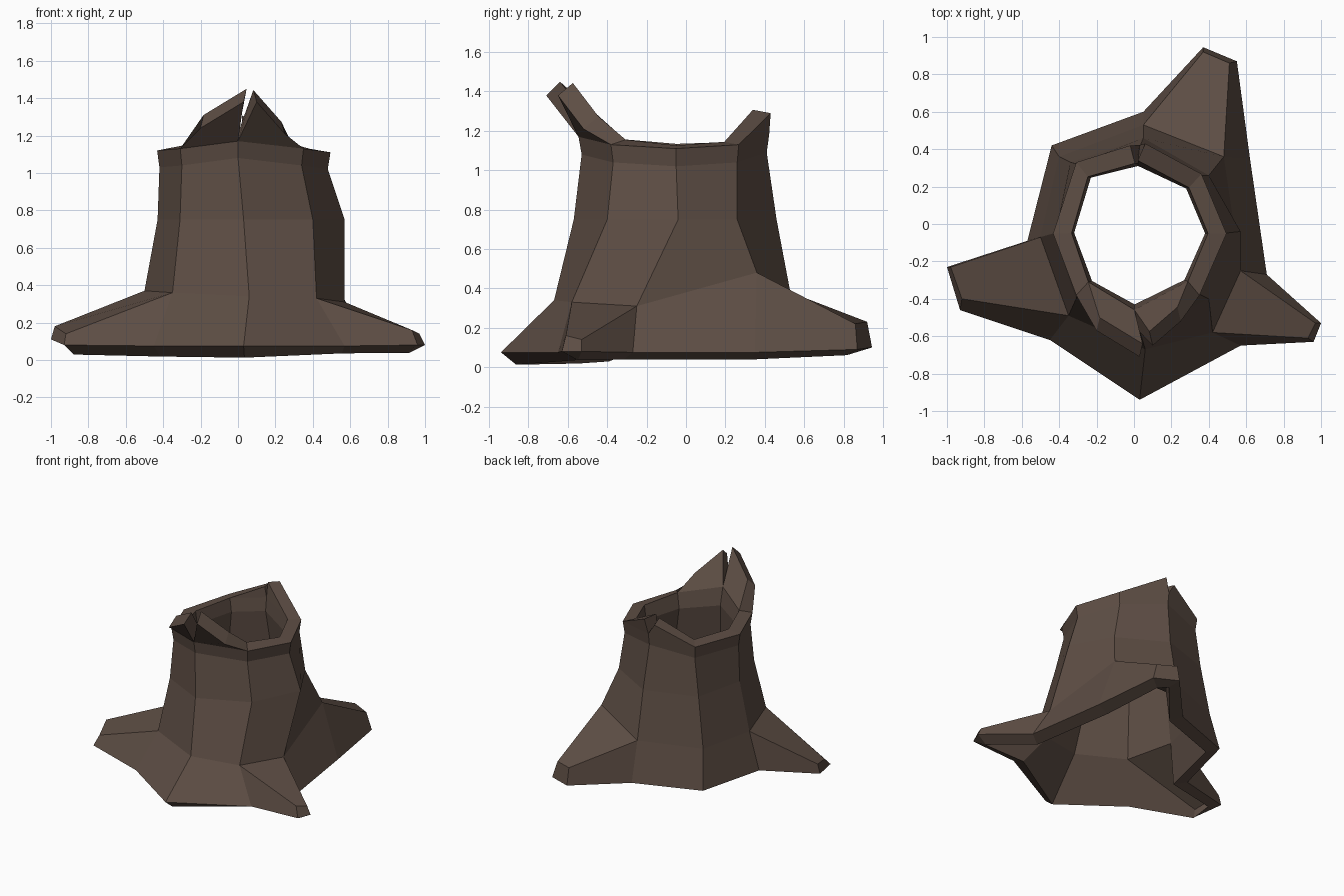
import bpy, bmesh

if "Cube" in bpy.data.objects:
    bpy.data.objects.remove(bpy.data.objects["Cube"])

# Octagonal cross-sections, counter-clockwise from the front
base = [(.03, -.94), (.57, -.65), (.71, -.27), (.62, .35), (.05, .60), (-.44, .42), (-.57, -.09), (-.45, -.62)]
flare = [(.06, -.67), (.42, -.58), (.57, -.25), (.48, .36), (.05, .53), (-.40, .36), (-.50, -.07), (-.35, -.49)]
flare_z = [.34, .33, .31, .48, .38, .37, .37, .36]
waist = [(.03, -.57), (.40, -.40), (.57, -.04), (.40, .26), (.05, .46), (-.34, .33), (-.43, -.05), (-.31, -.40)]
neck = [(0, -.53), (.34, -.37), (.48, -.05), (.35, .26), (.03, .41), (-.30, .32), (-.42, -.05), (-.30, -.37)]
rim_z = [1.17, 1.13, 1.11, 1.13, 1.18, 1.13, 1.12, 1.13]

# Roots: (column, upper tip corners, lower tip corners)
roots = [
    (1, [(.93, -.61, .16), (.97, -.53, .14)], [(.96, -.63, .08), (1.0, -.53, .08)]),
    (3, [(.51, .86, .22), (.37, .92, .23)], [(.55, .87, .09), (.37, .945, .10)]),
    (6, [(-.98, -.23, .18), (-.92, -.40, .14)], [(-1.0, -.23, .11), (-.93, -.46, .08)]),
]
# Splinters: (column, top points running counter-clockwise)
splinters = [
    (7, [(-.20, -.57, 1.24), (.03, -.71, 1.38)]),
    (0, [(.10, -.65, 1.38), (.25, -.52, 1.21)]),
    (3, [(.06, .43, 1.29)]),
    (4, [(-.02, .42, 1.26)]),
]

# Bark shell
bm = bmesh.new()


def ring(points, heights):
    return [bm.verts.new((x, y, z)) for (x, y), z in zip(points, heights)]


rings = [
    ring(base, [.075] * 8),
    ring(flare, flare_z),
    ring(waist, [.75] * 8),
    ring(neck, [z - .09 for z in rim_z]),
    ring([(x * 1.03, y * 1.03) for x, y in neck], rim_z),
]
root_columns = [r[0] for r in roots]
for level, (low, high) in enumerate(zip(rings, rings[1:])):
    for i in range(8):
        if level == 0 and i in root_columns:
            continue
        j = (i + 1) % 8
        bm.faces.new((low[i], low[j], high[j], high[i]))

# Spreading roots
for i, top, bottom in roots:
    a, b = [bm.verts.new(p) for p in top]
    c, d = [bm.verts.new(p) for p in bottom]
    j = (i + 1) % 8
    bm.faces.new((a, b, rings[1][j], rings[1][i]))
    bm.faces.new((c, d, b, a))
    bm.faces.new((rings[0][i], c, a, rings[1][i]))
    bm.faces.new((d, rings[0][j], rings[1][j], b))

# Broken splinters around the rim
for i, top in splinters:
    tips = [bm.verts.new(p) for p in top]
    bm.faces.new([rings[4][i], rings[4][(i + 1) % 8]] + tips[::-1])

mesh = bpy.data.meshes.new("hollow_stump")
bm.to_mesh(mesh)
bm.free()
stump = bpy.data.objects.new("hollow_stump", mesh)
bpy.context.collection.objects.link(stump)

# Wall thickness
wall = stump.modifiers.new("wall", 'SOLIDIFY')
wall.thickness = .1
wall.offset = -1

# Bark colour
bark = bpy.data.materials.new("bark")
bark.diffuse_color = (.11, .075, .058, 1)
bark.use_nodes = True
bark.node_tree.nodes["Principled BSDF"].inputs["Base Color"].default_value = bark.diffuse_color
mesh.materials.append(bark)
